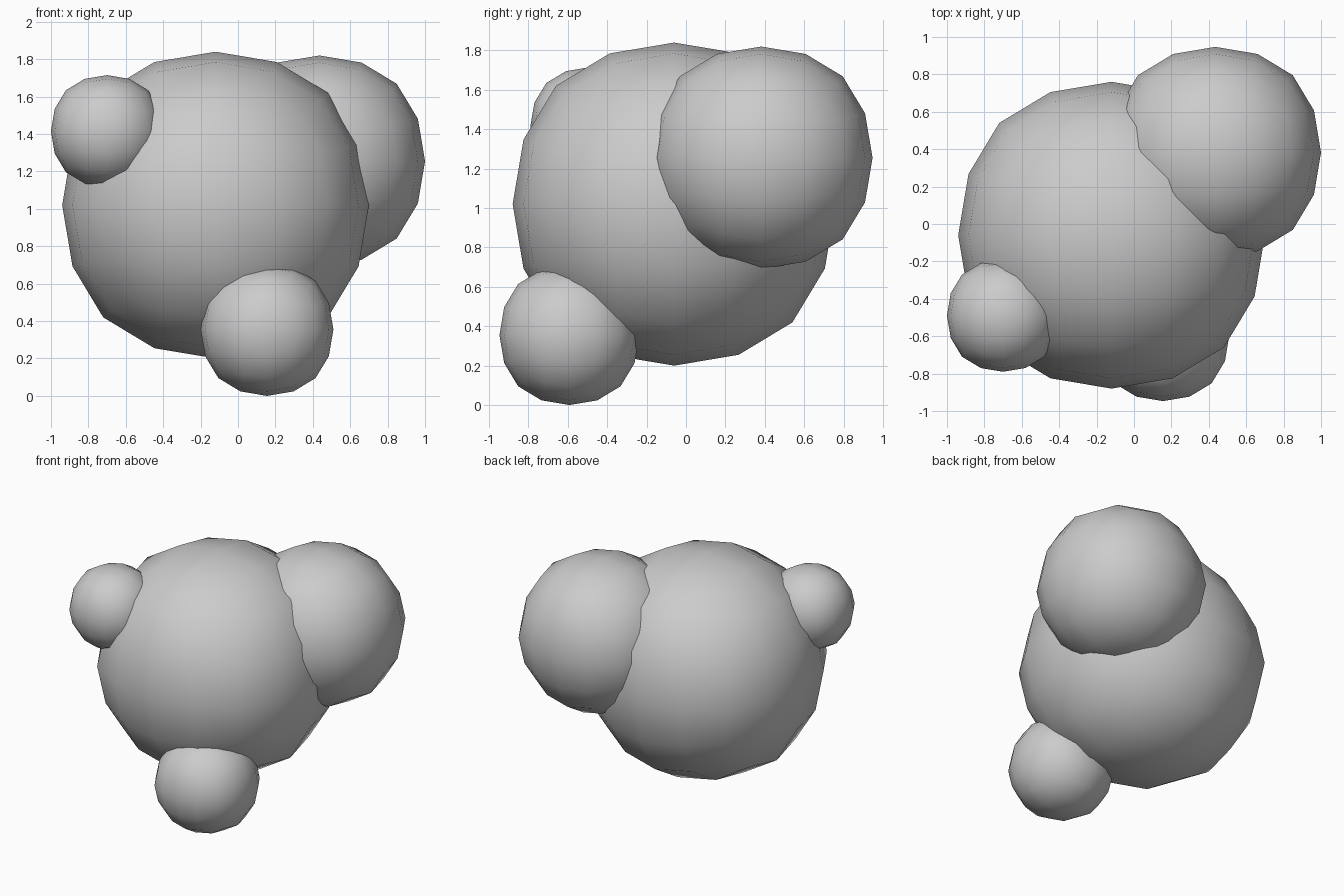
import bpy

if "Cube" in bpy.data.objects:
    bpy.data.objects.remove(bpy.data.objects["Cube"])

FACE_REACH = 0.87847  # twice-subdivided unit cube: distance from centre to face middle


def round_ball(name, centre, radius):
    """Ball made from a subdivided cube, 16 sides around its middle."""
    bpy.ops.mesh.primitive_cube_add(size=2 * radius / FACE_REACH, location=centre)
    ball = bpy.context.object
    ball.name = name
    sub = ball.modifiers.new("round", 'SUBSURF')
    sub.levels = sub.render_levels = 2
    sub.use_limit_surface = False
    bpy.ops.object.shade_smooth()
    return ball


# Large core with three smaller balls sunk into it
round_ball("core_ball", (-0.12, -0.06, 1.02), 0.82)
round_ball("upper_right_ball", (0.435, 0.382, 1.255), 0.565)
round_ball("bottom_front_ball", (0.155, -0.592, 0.355), 0.355)
round_ball("upper_left_ball", (-0.70, -0.49, 1.415), 0.30)
